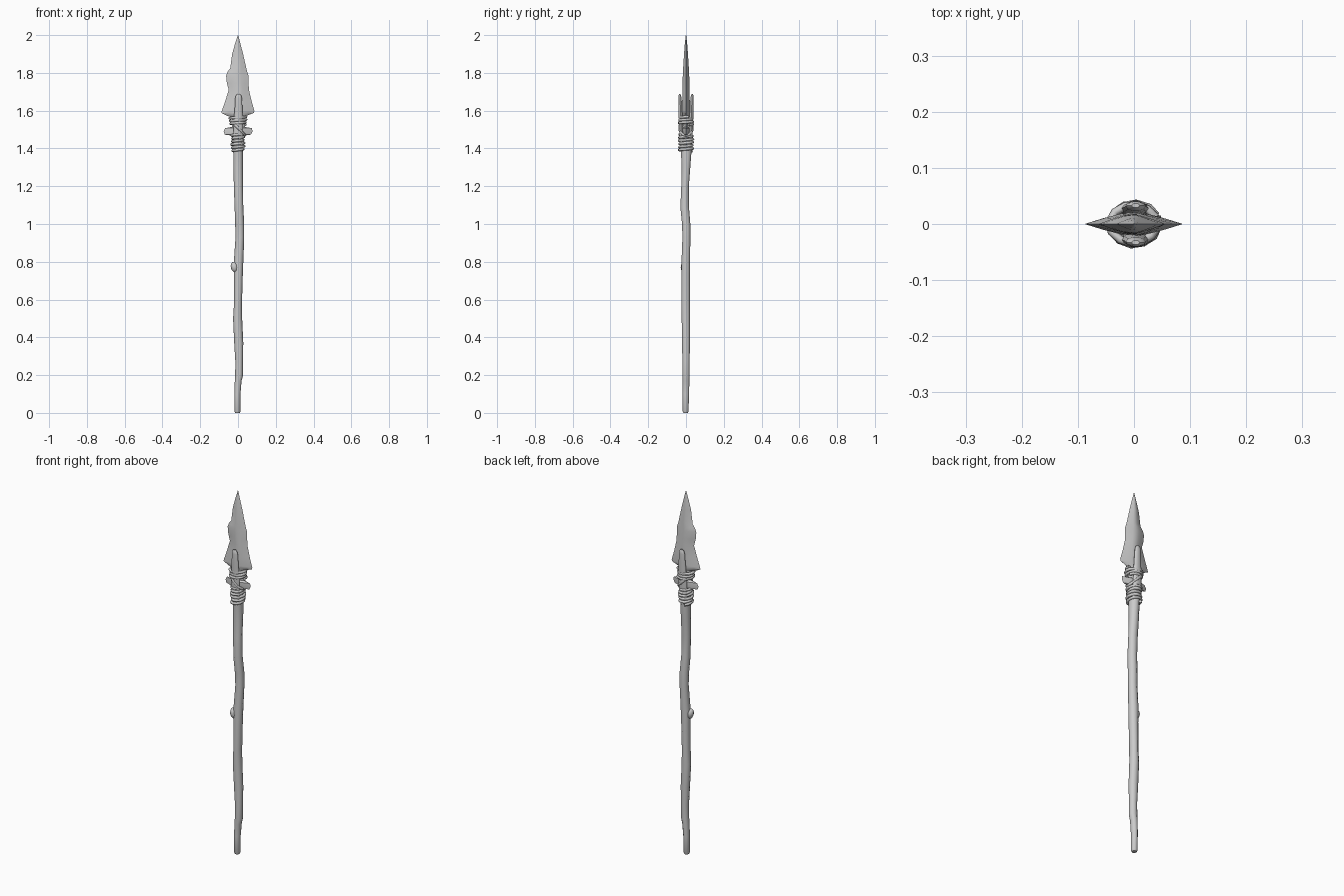
import bpy, bmesh, math
from mathutils import Vector


def round_ring(n=10):
    return [(math.cos(2 * math.pi * i / n), math.sin(2 * math.pi * i / n)) for i in range(n)]


def lens_ring():
    xs = [-1, -0.6, -0.25, 0.1, 0.35, 0.65, 1]
    lower = [(x, -(1 - abs(x) ** 1.3)) for x in xs]
    return lower + [(x, -y) for x, y in lower[-2:0:-1]]


def loft(name, section, levels, angle=40):
    """Stack of horizontal sections; levels are (z, cx, cy, rx, ry)."""
    bm = bmesh.new()
    rings = [[bm.verts.new((cx + rx * u, cy + ry * v, z)) for u, v in section]
             for z, cx, cy, rx, ry in levels]
    n = len(section)
    for a, b in zip(rings, rings[1:]):
        for i in range(n):
            j = (i + 1) % n
            bm.faces.new((a[i], a[j], b[j], b[i]))
    bm.faces.new(rings[0][::-1])
    bm.faces.new(rings[-1])
    bmesh.ops.recalc_face_normals(bm, faces=bm.faces)
    return finish(name, bm, angle)


def finish(name, bm, angle=40):
    me = bpy.data.meshes.new(name)
    bm.to_mesh(me)
    bm.free()
    ob = bpy.data.objects.new(name, me)
    bpy.context.collection.objects.link(ob)
    bpy.ops.object.select_all(action='DESELECT')
    ob.select_set(True)
    bpy.context.view_layer.objects.active = ob
    bpy.ops.object.shade_smooth_by_angle(angle=math.radians(angle))
    return ob


def cord(name, points, radius=0.0075, cyclic=False):
    cu = bpy.data.curves.new(name, 'CURVE')
    cu.dimensions = '3D'
    cu.bevel_depth = radius
    cu.bevel_resolution = 1
    cu.use_fill_caps = True
    sp = cu.splines.new('POLY')
    sp.points.add(len(points) - 1)
    for p, co in zip(sp.points, points):
        p.co = (*co, 1)
    sp.use_cyclic_u = cyclic
    bpy.context.collection.objects.link(bpy.data.objects.new(name, cu))


def coil(name, z0, z1, turns, rx, ry, start):
    n = int(turns * 12)
    pts = []
    for i in range(n + 1):
        a = start + 2 * math.pi * turns * i / n
        wob = 0.003 * math.sin(1.7 * a)
        pts.append(((rx + wob) * math.cos(a), (ry + wob * 0.5) * math.sin(a),
                    z0 + (z1 - z0) * i / n))
    cord(name, pts)


# Crooked wooden shaft
shaft = [(0.0, -0.003, -0.002, 0.012, 0.012), (0.008, -0.003, -0.002, 0.016, 0.016),
         (0.10, -0.003, -0.001, 0.016, 0.018), (0.17, 0.001, 0.0, 0.018, 0.019),
         (0.20, 0.006, 0.0, 0.021, 0.020), (0.27, 0.006, 0.0, 0.020, 0.020),
         (0.37, 0.004, 0.0, 0.024, 0.022), (0.50, -0.002, -0.001, 0.024, 0.023),
         (0.58, 0.0, -0.002, 0.021, 0.024), (0.72, 0.002, -0.002, 0.023, 0.024),
         (0.80, 0.003, -0.001, 0.025, 0.024), (0.93, 0.010, 0.002, 0.023, 0.022),
         (1.00, 0.009, 0.001, 0.024, 0.023), (1.09, 0.005, -0.007, 0.023, 0.024),
         (1.20, 0.002, -0.005, 0.024, 0.021), (1.30, 0.001, 0.0, 0.025, 0.024),
         (1.38, 0.001, 0.001, 0.026, 0.029), (1.45, 0.001, 0.0, 0.027, 0.033)]
loft("shaft", round_ring(10), shaft)

# Cut-off twig knot on the shaft
bm = bmesh.new()
bmesh.ops.create_uvsphere(bm, u_segments=8, v_segments=6, radius=1)
for v in bm.verts:
    v.co = Vector((-0.019 + 0.020 * v.co.x, -0.009 + 0.019 * v.co.y,
                   0.772 + 0.028 * v.co.z - 0.006 * v.co.x))
finish("shaft_knot", bm, 60)

# Two prongs of the split shaft gripping the head
for side, name in ((-1, "front_prong"), (1, "back_prong")):
    prong = [(1.40, 0.001, side * 0.018, 0.026, 0.014), (1.48, 0.001, side * 0.025, 0.026, 0.011),
             (1.56, 0.002, side * 0.028, 0.024, 0.011), (1.62, 0.003, side * 0.030, 0.020, 0.010),
             (1.665, 0.003, side * 0.032, 0.018, 0.009), (1.68, 0.003, side * 0.033, 0.014, 0.007),
             (1.687, 0.003, side * 0.033, 0.007, 0.004)]
    loft(name, round_ring(10), prong)

# Chipped stone head with barbs, notched tang and side lugs: (z, left, right, half thickness)
outline = [(1.43, -0.022, 0.022, 0.010), (1.468, -0.030, 0.032, 0.013),
           (1.473, -0.070, 0.068, 0.018), (1.490, -0.076, 0.077, 0.020),
           (1.507, -0.068, 0.074, 0.020), (1.514, -0.032, 0.036, 0.015),
           (1.565, -0.034, 0.036, 0.018), (1.572, -0.055, 0.042, 0.020),
           (1.588, -0.088, 0.084, 0.022), (1.598, -0.086, 0.087, 0.022),
           (1.65, -0.068, 0.072, 0.021), (1.71, -0.049, 0.058, 0.020),
           (1.745, -0.059, 0.056, 0.019), (1.785, -0.063, 0.056, 0.018),
           (1.805, -0.056, 0.049, 0.017), (1.825, -0.041, 0.044, 0.016),
           (1.90, -0.031, 0.027, 0.011), (1.95, -0.017, 0.014, 0.007),
           (2.0, -0.001, 0.001, 0.001)]
loft("spear_head", lens_ring(),
     [(z, (l + r) / 2, 0, (r - l) / 2, t) for z, l, r, t in outline], 30)

# Cord lashings
coil("upper_lashing", 1.525, 1.568, 3, 0.041, 0.035, 0.4)
coil("lower_lashing", 1.385, 1.475, 5.5, 0.031, 0.035, 2.0)
for i, (z, tilt) in enumerate(((1.508, 0.036), (1.512, 0.044))):
    ring = [2 * math.pi * k / 14 for k in range(14)]
    cord(f"cross_lashing_{i + 1}", [(0.037 * math.cos(a), 0.036 * math.sin(a),
                                     z - tilt * math.cos(a)) for a in ring], 0.006, True)
